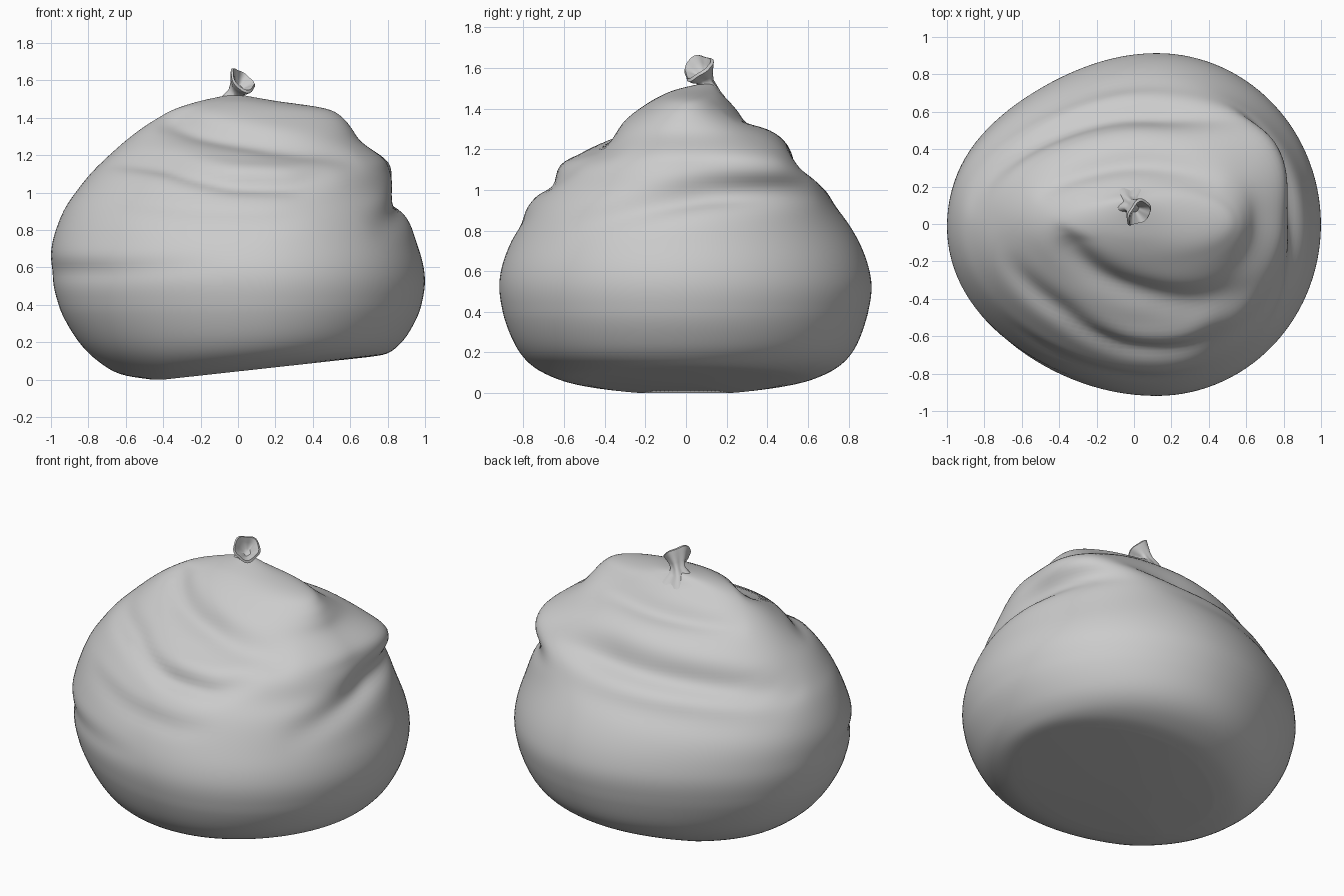
import bpy, bmesh, math
from mathutils import Vector

if "Cube" in bpy.data.objects:
    bpy.data.objects.remove(bpy.data.objects["Cube"])

# Sack outline: level, reach to -x, +x, -y, +y, base tilt, centre shift in x
ROWS = [
    (0.00, .46, .70, .50, .50, .11, .12),
    (0.03, .63, .79, .63, .63, .09, .12),
    (0.10, .75, .85, .75, .75, .06, .12),
    (0.20, .85, .91, .83, .83, .035, .12),
    (0.35, .94, .97, .89, .885, .01, .12),
    (0.50, .988, 1.0, .92, .915, 0, .12),
    (0.62, 1.0, .99, .908, .90, 0, .12),
    (0.75, .99, .95, .86, .85, 0, .12),
    (0.90, .935, .90, .785, .76, 0, .12),
    (1.00, .87, .84, .72, .69, 0, .10),
    (1.10, .79, .81, .64, .61, 0, .10),
    (1.18, .71, .78, .52, .53, 0, .10),
    (1.27, .61, .66, .41, .43, 0, .10),
    (1.34, .52, .61, .32, .33, 0, .08),
    (1.40, .43, .56, .23, .24, 0, .06),
    (1.45, .33, .47, .15, .19, 0, .04),
    (1.49, .20, .20, .06, .16, 0, .00),
    (1.52, .06, .03, -.06, .14, 0, -.02),
]


def row_at(f):
    """Smooth (Catmull-Rom) lookup between rows."""
    i = min(int(f), len(ROWS) - 2)
    t = f - i
    p = [ROWS[max(0, min(len(ROWS) - 1, i + k))] for k in (-1, 0, 1, 2)]
    return [0.5 * (2 * b + (c - a) * t + (2 * a - 5 * b + 4 * c - d) * t * t
            + (3 * b - a - 3 * c + d) * t ** 3) for a, b, c, d in zip(*p)]


def surf(a, f):
    z, xm, xp, ym, yp, tilt, cx = row_at(f)
    c, s = math.cos(a), math.sin(a)
    if c > 0 and s > 0:      # squarer shoulder at the back right
        q = 1 + .19 * math.sin(2 * a) ** 2 * math.exp(-((z - 1.13) / .17) ** 2)
        c, s = c * q, s * q
    elif c < 0:              # slightly narrower left side, more so at the back
        s *= 1 - (.05 if s > 0 else .02) * math.sin(2 * a) ** 2
    x = cx + c * ((xp - cx) if c > 0 else (xm + cx))
    y = (yp - ym) / 2 + s * (yp + ym) / 2
    return Vector((x, y, z + tilt * (max(x, -.4) + 0.4)))


def level(z):
    for i in range(len(ROWS) - 1):
        if z <= ROWS[i + 1][0]:
            return i + (z - ROWS[i][0]) / (ROWS[i + 1][0] - ROWS[i][0])
    return len(ROWS) - 1


# Folds: valley depth, width, raised lip above, then (angle, height) points
FOLDS = [
    (.050, .060, .012, [(198, 1.18), (235, 1.14), (262, 1.05), (285, 1.04), (308, 1.12)]),
    (.062, .095, .018, [(175, .98), (140, 1.04), (100, 1.10), (70, 1.13), (40, 1.12)]),
    (.055, .075, .010, [(-45, .80), (-20, .90), (10, .98), (40, 1.0), (60, 1.0)]),
    (.018, .055, .008, [(170, .58), (195, .58), (225, .58), (265, .62)]),
    (.018, .045, .008, [(220, .90), (250, .84), (270, .83), (290, .86)]),
    (.060, .090, .000, [(190, 1.44), (215, 1.40), (255, 1.31), (290, 1.24), (325, 1.18)]),
    (.035, .060, .008, [(160, 1.30), (120, 1.33), (80, 1.35), (40, 1.36)]),
    (.015, .070, .008, [(165, .85), (130, .88), (95, .92), (65, .95)]),
]


def fold_path(pts, lift=0.0, n=14):
    out = []
    for (a0, z0), (a1, z1) in zip(pts, pts[1:]):
        for k in range(n):
            t = k / n
            out.append(surf(math.radians(a0 + (a1 - a0) * t),
                            level(z0 + (z1 - z0) * t + lift)))
    return out


def make_object(name, bm, angle=60):
    bmesh.ops.recalc_face_normals(bm, faces=bm.faces[:])
    me = bpy.data.meshes.new(name)
    bm.to_mesh(me)
    bm.free()
    ob = bpy.data.objects.new(name, me)
    bpy.context.collection.objects.link(ob)
    bpy.ops.object.select_all(action='DESELECT')
    ob.select_set(True)
    bpy.context.view_layer.objects.active = ob
    bpy.ops.object.shade_smooth_by_angle(angle=math.radians(angle))
    return ob


def loft(bm, rings):
    rows = [[bm.verts.new(p) for p in r] for r in rings]
    n = len(rows[0])
    for r0, r1 in zip(rows, rows[1:]):
        for i in range(n):
            j = (i + 1) % n
            bm.faces.new((r0[i], r0[j], r1[j], r1[i]))
    for r in (rows[0], rows[-1]):
        mid = bm.verts.new(sum((v.co for v in r), Vector()) / n)
        for i in range(n):
            bm.faces.new((r[i], r[(i + 1) % n], mid))


# Sack body
N, STEPS = 120, 85
bm = bmesh.new()
loft(bm, [[surf(2 * math.pi * i / N, (len(ROWS) - 1) * k / STEPS) for i in range(N)]
          for k in range(STEPS + 1)])
bmesh.ops.recalc_face_normals(bm, faces=bm.faces[:])
bm.normal_update()

# Press the folds into the body, fading at the fold ends
moves = {v: 0.0 for v in bm.verts}
for depth, width, lip, pts in FOLDS:
    for amp, w, path in ((-depth, width, fold_path(pts)),
                         (lip, width * 1.1, fold_path(pts, width * 1.3))):
        m = len(path) - 1
        for v in bm.verts:
            if v.co.z < 0.35:
                continue
            d2, k = min(((v.co - p).length_squared, k) for k, p in enumerate(path))
            if d2 < 9 * w * w:
                moves[v] += amp * math.exp(-d2 / (w * w)) * math.sin(math.pi * k / m)
shifts = [(v, v.normal * d) for v, d in moves.items()]
for v, s in shifts:
    v.co += s
for _ in range(4):
    bmesh.ops.smooth_vert(bm, verts=[v for v in bm.verts if .4 < v.co.z < 1.48], factor=0.4,
                          use_axis_x=True, use_axis_y=True, use_axis_z=True)
make_object("sack_body", bm)

# Tied neck: pinched stem flaring into an open crumpled mouth
STEM = [  # centre, radius, pucker
    ((-.02, .10, 1.46), .095, .10), ((-.02, .10, 1.505), .055, .12),
    ((-.01, .095, 1.53), .040, .12), ((.000, .085, 1.555), .046, .08),
    ((.010, .07, 1.58), .066, .05), ((.022, .058, 1.60), .080, .05),
    ((.026, .052, 1.608), .070, .05), ((.016, .065, 1.59), .048, .08),
    ((.006, .080, 1.565), .022, .08)]
bm = bmesh.new()
rings = []
for k, (c, r, pucker) in enumerate(STEM):
    axis = Vector((0, 0, 1)).lerp(Vector((.6, -.5, .65)), min(1, k / 4)).normalized()
    u = axis.cross(Vector((0, 1, 0))).normalized()
    w = axis.cross(u)
    ring = []
    for i in range(40):
        a = 2 * math.pi * i / 40
        rr = r * (1 + pucker * math.sin(5 * a + .3 * k) + .05 * math.sin(3 * a))
        ring.append(Vector(c) + u * rr * math.cos(a) + w * rr * math.sin(a)
                    + axis * .14 * r * math.sin(2 * a + 1))
    rings.append(ring)
loft(bm, rings)
make_object("tied_neck", bm, 50)
